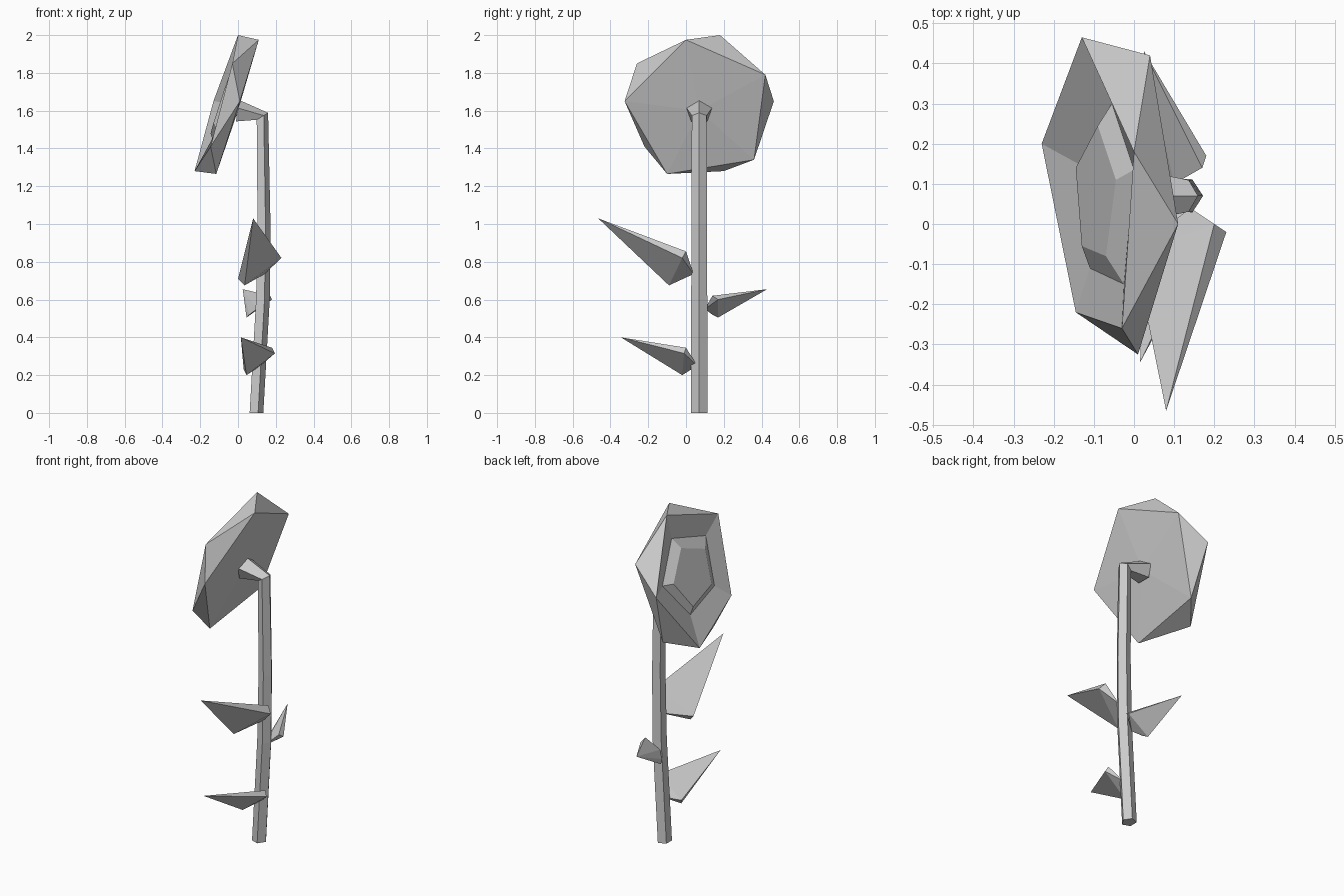
import bpy, bmesh, math
from mathutils import Vector

cube = bpy.data.objects.get("Cube")
if cube:
    bpy.data.objects.remove(cube, do_unlink=True)

grey = bpy.data.materials.new("plain_grey")
grey.use_nodes = True
COLOUR = (0.6, 0.6, 0.6, 1)
grey.diffuse_color = COLOUR
grey.node_tree.nodes["Principled BSDF"].inputs["Base Color"].default_value = COLOUR


def finish(name, bm):
    bmesh.ops.recalc_face_normals(bm, faces=bm.faces)
    mesh = bpy.data.meshes.new(name)
    bm.to_mesh(mesh)
    bm.free()
    mesh.materials.append(grey)
    obj = bpy.data.objects.new(name, mesh)
    bpy.context.collection.objects.link(obj)
    return obj


def add_ring(bm, points):
    return [bm.verts.new(p) for p in points]


def bridge(bm, a, b):
    for i in range(len(a)):
        j = (i + 1) % len(a)
        bm.faces.new((a[i], a[j], b[j], b[i]))


def fan(bm, ring, centre):
    tip = bm.verts.new(centre)
    for i in range(len(ring)):
        bm.faces.new((ring[i], ring[(i + 1) % len(ring)], tip))


# Flower head: twisted five-sided rims, a shallow bowl and a raised middle
bm = bmesh.new()
front = add_ring(bm, [(0, .18, 2), (-.13, .465, 1.65), (-.23, .2, 1.28),
                      (-.145, -.22, 1.41), (-.03, -.26, 1.85)])
back = add_ring(bm, [(.04, .42, 1.79), (-.1, .36, 1.34), (-.115, -.1, 1.265),
                     (.01, -.325, 1.65), (.11, 0, 1.975)])
bowl = add_ring(bm, [(0, .135, 1.845), (-.055, .3, 1.64), (-.13, .145, 1.43),
                     (-.11, -.11, 1.5), (-.025, -.15, 1.76)])
middle = add_ring(bm, [(-.045, .11, 1.79), (-.09, .245, 1.64), (-.145, .14, 1.48),
                       (-.13, -.055, 1.535), (-.07, -.08, 1.72)])
for i in range(5):
    j = (i + 1) % 5
    bm.faces.new((front[i], front[j], back[i]))
    bm.faces.new((front[j], back[j], back[i]))
bridge(bm, front, bowl)
bridge(bm, bowl, middle)
bm.faces.new(middle)
fan(bm, back, (0, .07, 1.6))
finish("flower_head", bm)

# Stem: five-sided tube, gently bowed, bent over into the head
# each ring: centre x, centre z, ridge direction x, z, radius
bm = bmesh.new()
rings = []
for x, z, dx, dz, r in [(.094, 0, 1, 0, .04), (.128, .6, 1, 0, .04),
                        (.134, 1, 1, 0, .038), (.126, 1.568, .9, .55, .037),
                        (-.005, 1.595, .1, 1, .064)]:
    ring = []
    for k in range(5):
        a = k * math.tau / 5
        side = r * 1.12 * math.sin(a)
        ring.append(Vector((x, .07, z)) + Vector((dx, 0, dz)) * r * math.cos(a)
                    + Vector((0, side, 0)))
    rings.append(add_ring(bm, ring))
for a, b in zip(rings, rings[1:]):
    bridge(bm, a, b)
bm.faces.new(rings[0])
bm.faces.new(rings[-1])
finish("stem", bm)

# Leaves: angular wedges, from stem root through a wide middle to a sharp tip
leaves = {
    "lower_leaf": [(.015, -.345, .4), (.18, 0, .345), (.195, -.01, .315),
                   (.045, -.02, .2), (.03, 0, .23), (.12, .06, .25)],
    "middle_leaf": [(.025, .43, .655), (.17, .14, .62), (.18, .17, .6),
                    (.045, .17, .505), (.06, .14, .52), (.1, .1, .55)],
    "upper_leaf": [(.08, -.465, 1.03), (.2, 0, .855), (.23, -.02, .82),
                   (.035, -.09, .675), (0, -.07, .71), (.14, .04, .735)],
}
for name, points in leaves.items():
    bm = bmesh.new()
    bmesh.ops.convex_hull(bm, input=add_ring(bm, points))
    finish(name, bm)
